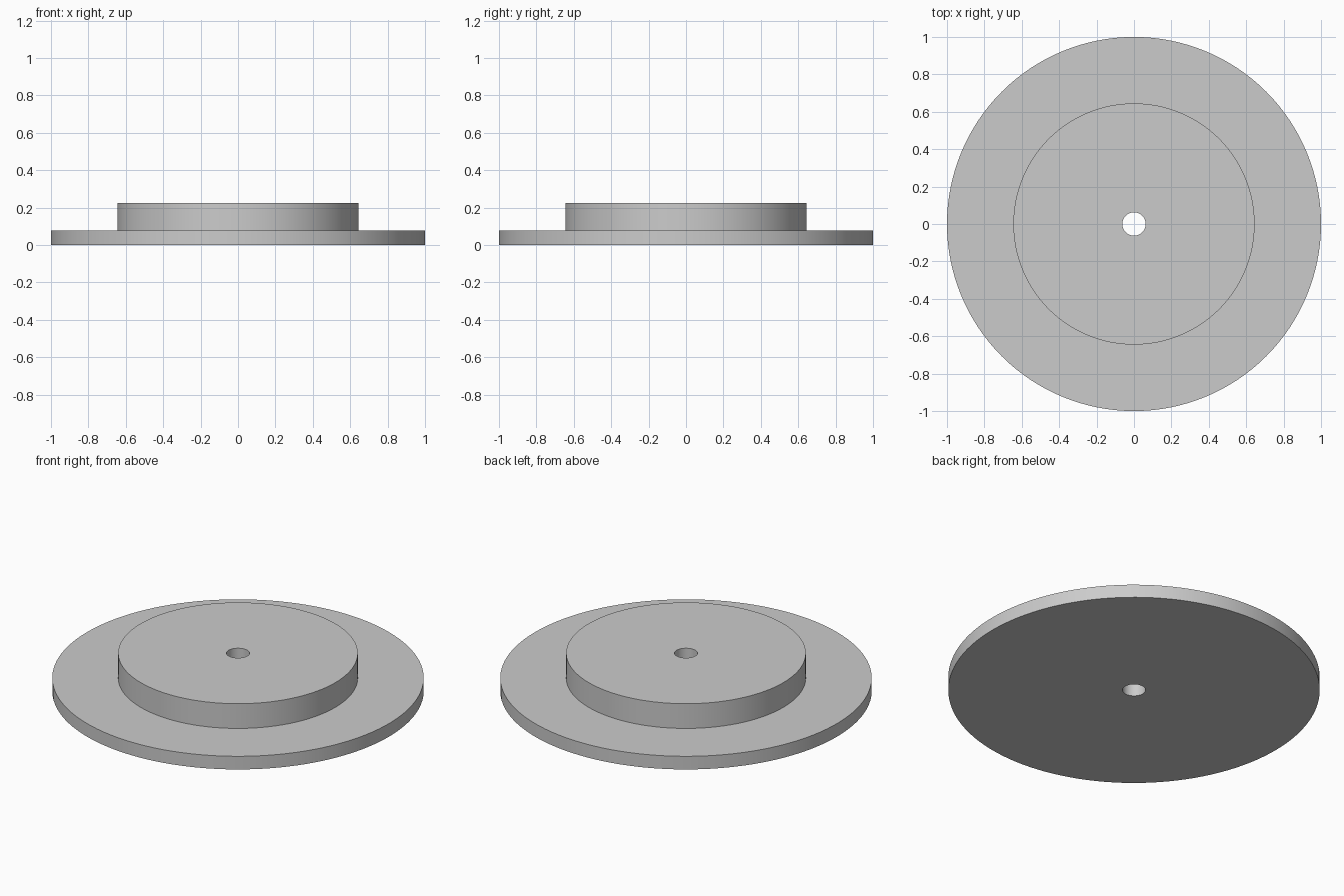
import bpy
import bmesh
import math
from mathutils import Matrix, Vector

cube = bpy.data.objects.get("Cube")
if cube:
    bpy.data.objects.remove(cube, do_unlink=True)

SEGMENTS = 128
FLANGE_R, HUB_R, BORE_R = 1.0, 0.645, 0.062
FLANGE_TOP, HUB_TOP = 0.078, 0.225

# Plain grey material
grey = bpy.data.materials.new("light grey")
grey.use_nodes = True
colour = (0.6, 0.6, 0.6, 1)
grey.diffuse_color = colour
grey.node_tree.nodes["Principled BSDF"].inputs["Base Color"].default_value = colour


def lathe(name, profile):
    """Revolve a closed (radius, height) profile around z."""
    bm = bmesh.new()
    rings = []
    for i in range(SEGMENTS):
        turn = Matrix.Rotation(math.tau * i / SEGMENTS, 3, "Z")
        rings.append([bm.verts.new(turn @ Vector((r, 0, z))) for r, z in profile])
    count = len(profile)
    for i, ring in enumerate(rings):
        following = rings[(i + 1) % SEGMENTS]
        for j in range(count):
            k = (j + 1) % count
            bm.faces.new((ring[j], following[j], following[k], ring[k]))
    bmesh.ops.recalc_face_normals(bm, faces=bm.faces)
    mesh = bpy.data.meshes.new(name)
    bm.to_mesh(mesh)
    bm.free()
    mesh.materials.append(grey)
    obj = bpy.data.objects.new(name, mesh)
    bpy.context.collection.objects.link(obj)
    return obj


# Wide flange, raised hub and through bore in one turned piece
disc = lathe("stepped_disc", [
    (BORE_R, 0), (FLANGE_R, 0), (FLANGE_R, FLANGE_TOP),
    (HUB_R, FLANGE_TOP), (HUB_R, HUB_TOP), (BORE_R, HUB_TOP),
])

# Smooth round walls with sharp rims
bpy.ops.object.select_all(action="DESELECT")
disc.select_set(True)
bpy.context.view_layer.objects.active = disc
bpy.ops.object.shade_smooth_by_angle(angle=math.radians(30))
